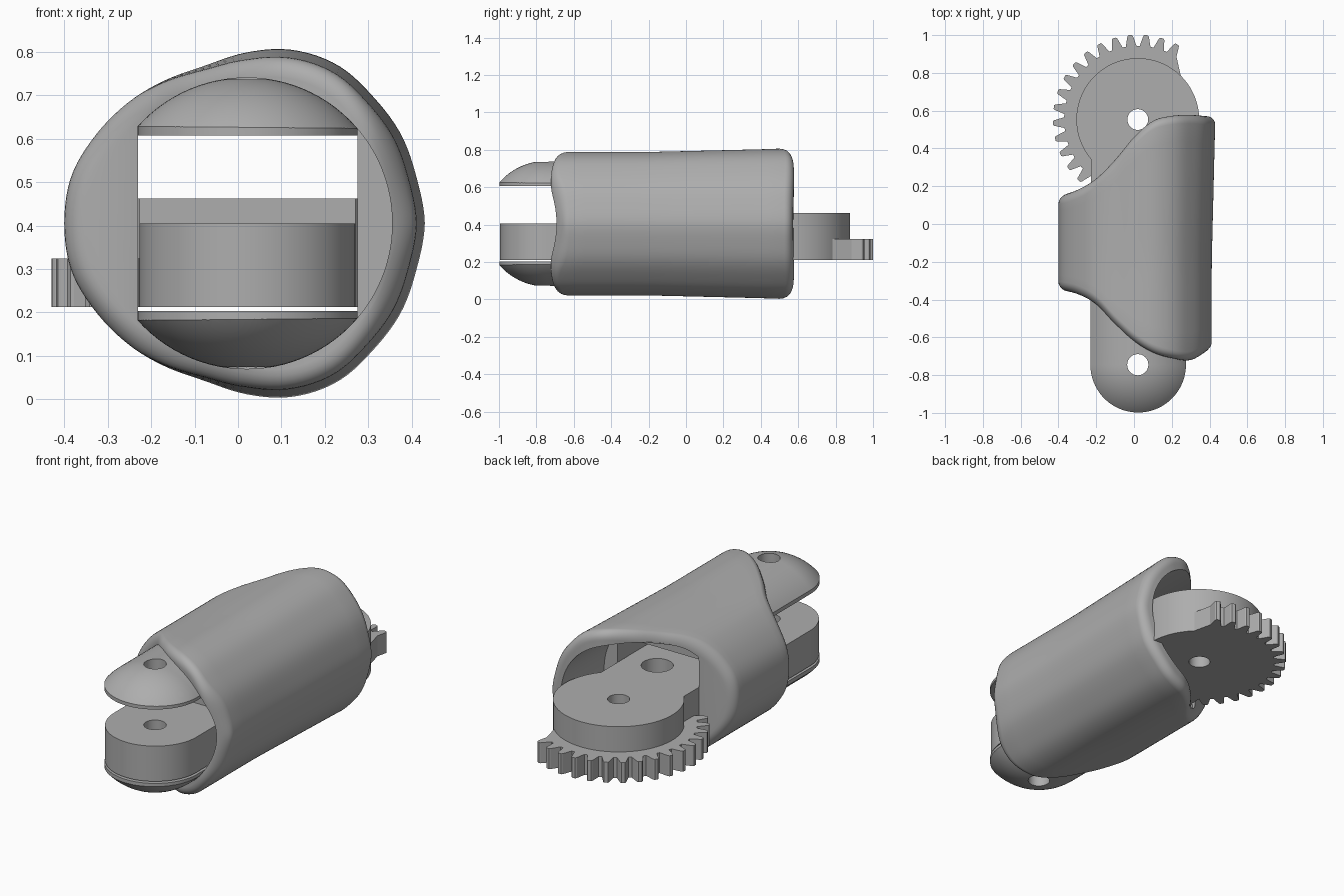
import bpy, bmesh, math
from math import sin, cos, pi, radians

cube = bpy.data.objects.get("Cube")
if cube:
    bpy.data.objects.remove(cube, do_unlink=True)

grey = bpy.data.materials.new("plain grey")
grey.use_nodes = True
GREY = (0.42, 0.42, 0.42, 1)
grey.diffuse_color = GREY
grey.node_tree.nodes["Principled BSDF"].inputs["Base Color"].default_value = GREY

CX, CZ = 0.02, 0.405          # bore axis
FRONT_Y, BACK_Y = -0.745, 0.553   # pivot positions


def finish(name, bm):
    bmesh.ops.recalc_face_normals(bm, faces=bm.faces)
    me = bpy.data.meshes.new(name)
    bm.to_mesh(me)
    bm.free()
    ob = bpy.data.objects.new(name, me)
    bpy.context.collection.objects.link(ob)
    me.materials.append(grey)
    return ob


def activate(ob):
    bpy.ops.object.select_all(action='DESELECT')
    ob.select_set(True)
    bpy.context.view_layer.objects.active = ob


def smooth(ob, angle=35):
    activate(ob)
    bpy.ops.object.shade_smooth_by_angle(angle=radians(angle))


def loft(name, rings, cyclic):
    bm = bmesh.new()
    vs = [[bm.verts.new(p) for p in ring] for ring in rings]
    n = len(vs[0])
    for i in range(len(vs) if cyclic else len(vs) - 1):
        a, b = vs[i], vs[(i + 1) % len(vs)]
        for j in range(n):
            bm.faces.new((a[j], a[(j + 1) % n], b[(j + 1) % n], b[j]))
    if not cyclic:
        bm.faces.new(vs[0])
        bm.faces.new(vs[-1])
    return finish(name, bm)


def plate(name, loops, z0, z1):
    """Extrude a flat outline, with further loops as holes."""
    bm = bmesh.new()
    ends = ([], [])
    for loop in loops:
        lo, hi = ([bm.verts.new((x, y, z)) for x, y in loop] for z in (z0, z1))
        for j in range(len(loop)):
            k = (j + 1) % len(loop)
            bm.faces.new((lo[j], lo[k], hi[k], hi[j]))
            for vs, store in ((lo, ends[0]), (hi, ends[1])):
                store.append(bm.edges.get((vs[j], vs[k])))
    for edges in ends:
        bmesh.ops.triangle_fill(bm, edges=edges, use_beauty=True)
    return finish(name, bm)


def arc(x, y, r, a0, a1, n):
    return [(x + r * cos(radians(a0 + (a1 - a0) * i / n)),
             y + r * sin(radians(a0 + (a1 - a0) * i / n))) for i in range(n + 1)]


def circle(x, y, r, n=40):
    return arc(x, y, r, 0, 360, n)[:-1]


def boolean(ob, cutter, op):
    mod = ob.modifiers.new("cut", 'BOOLEAN')
    mod.object, mod.operation, mod.solver = cutter, op, 'EXACT'
    activate(ob)
    bpy.ops.object.modifier_apply(modifier=mod.name)
    bpy.data.objects.remove(cutter, do_unlink=True)


def spline(vals, u):
    u = max(0, min(u, len(vals) - 1))
    i = min(int(u), len(vals) - 2)
    t = u - i
    p = [vals[max(0, min(k, len(vals) - 1))] for k in range(i - 1, i + 3)]
    return p[1] + t * (p[2] - p[0] + t * (2 * p[0] - 5 * p[1] + 4 * p[2] - p[3]
                       + t * (3 * (p[1] - p[2]) + p[3] - p[0]))) / 2


# Outer shell: egg section, both ends trimmed by an S-shaped sheet
RADII = [.41, .405, .41, .412, .42, .413, .395, .378, .381, .39, .403, .418, .42]
FRONT = [-.35, -.37, -.425, -.53, -.62, -.68, -.71, -.72, -.67]
BACK = [.15, .18, .24, .34, .46, .545, .572, .577, .57]
ROUND = 0.045
SEG = 128


def outer_r(a, y):
    deg = abs((math.degrees(a) + 180) % 360 - 180)
    taper = max(0, min(1, (0.55 - y) / 0.75)) * max(0, min(1, (130 - deg) / 40))
    return spline(RADII, deg / 15) * (1 - 0.045 * taper)


def inner_r(a):
    return min(0.335, 0.25 / -cos(a)) if cos(a) < -0.01 else 0.335


def end_y(ends, x):
    return spline(ends, (x + 0.4) / 0.1)


def shell_column(a):
    """Points around the wall at one angle, from front bore edge to back bore edge."""
    def rim(ends, sign):
        r_out = outer_r(a, end_y(ends, CX + 0.4 * cos(a)))
        steps = [(ROUND * (1 - cos(p)), ROUND * (1 - sin(p)))
                 for p in (i * pi / 12 for i in range(7))]
        rest = r_out - ROUND - inner_r(a)
        steps += [(ROUND + rest * i / 5, 0) for i in range(1, 6)]
        return [(r_out - d, end_y(ends, CX + (r_out - d) * cos(a)) + sign * dy)
                for d, dy in steps]
    front, back = rim(FRONT, 1), rim(BACK, -1)
    y0, y1 = front[0][1], back[0][1]
    side = []
    for i in range(1, 12):
        y = y0 + (y1 - y0) * i / 12
        side.append((outer_r(a, y), y))
    return [(CX + r * cos(a), y, CZ + r * sin(a))
            for r, y in front[::-1] + side + back]


columns = [shell_column(2 * pi * i / SEG) for i in range(SEG)]
shell = loft("outer_shell", list(zip(*columns)), True)
smooth(shell, 40)

# Fork: round-ended core trimmed to the pivot width, slotted through the middle
profile = [(0.336 * sin(radians(p)), FRONT_Y - 0.336 * cos(radians(p)))
           for p in range(3, 91, 3)] + [(0.336, 0.2)]
fork = loft("front_fork", [[(CX + r * cos(2 * pi * i / 96), y, CZ + r * sin(2 * pi * i / 96))
                            for i in range(96)] for r, y in profile], False)
outline = arc(0.022, FRONT_Y, 0.253, 180, 360, 48) + [
    (0.275, -0.45), (0.4, -0.45), (0.4, 0.3), (-0.231, 0.3)]
boolean(fork, plate("trim", [outline, circle(CX, FRONT_Y, 0.056)], -0.2, 1), 'INTERSECT')
slot = [(-0.4, -1.2), (0.275, -1.2), (0.275, 0.4), (-0.4, 0.4)]
boolean(fork, plate("slot", [slot], 0.203, 0.607), 'DIFFERENCE')
smooth(fork)

# Inner link: low front knuckle and taller rear hub
L, R, JOIN = -0.227, 0.271, -0.42
knuckle = plate("front_knuckle",
                [arc(0.022, FRONT_Y, 0.249, 180, 360, 48) + [(R, JOIN), (L, JOIN)],
                 circle(CX, FRONT_Y, 0.056)], 0.212, 0.405)
smooth(knuckle)
hub = plate("rear_hub",
            [[(L, JOIN), (R, JOIN)] + arc(CX, BACK_Y, 0.325, -39.5, 220.5, 72),
             circle(CX, BACK_Y, 0.055), circle(0.09, 0.12, 0.08)], 0.212, 0.462)
smooth(hub)

# Gear sector around the rear hub
PITCH = 10.9
teeth = []
for k in range(16):
    mid = 62.5 + PITCH * k
    for off, r in ((-4.2, 0.39), (-1.9, 0.443), (-1.2, 0.449),
                   (1.2, 0.449), (1.9, 0.443), (4.2, 0.39)):
        a = radians(mid + off)
        teeth.append((min(CX + r * cos(a), 0.25), BACK_Y + r * sin(a)))
gear = plate("gear_sector",
             [[(0.25, 0.775)] + teeth + [(L, 0.26), (L, 0.36)]
              + arc(CX, BACK_Y, 0.32, 222, 400, 40),
              circle(CX, BACK_Y, 0.29)], 0.212, 0.324)
smooth(gear, 25)
